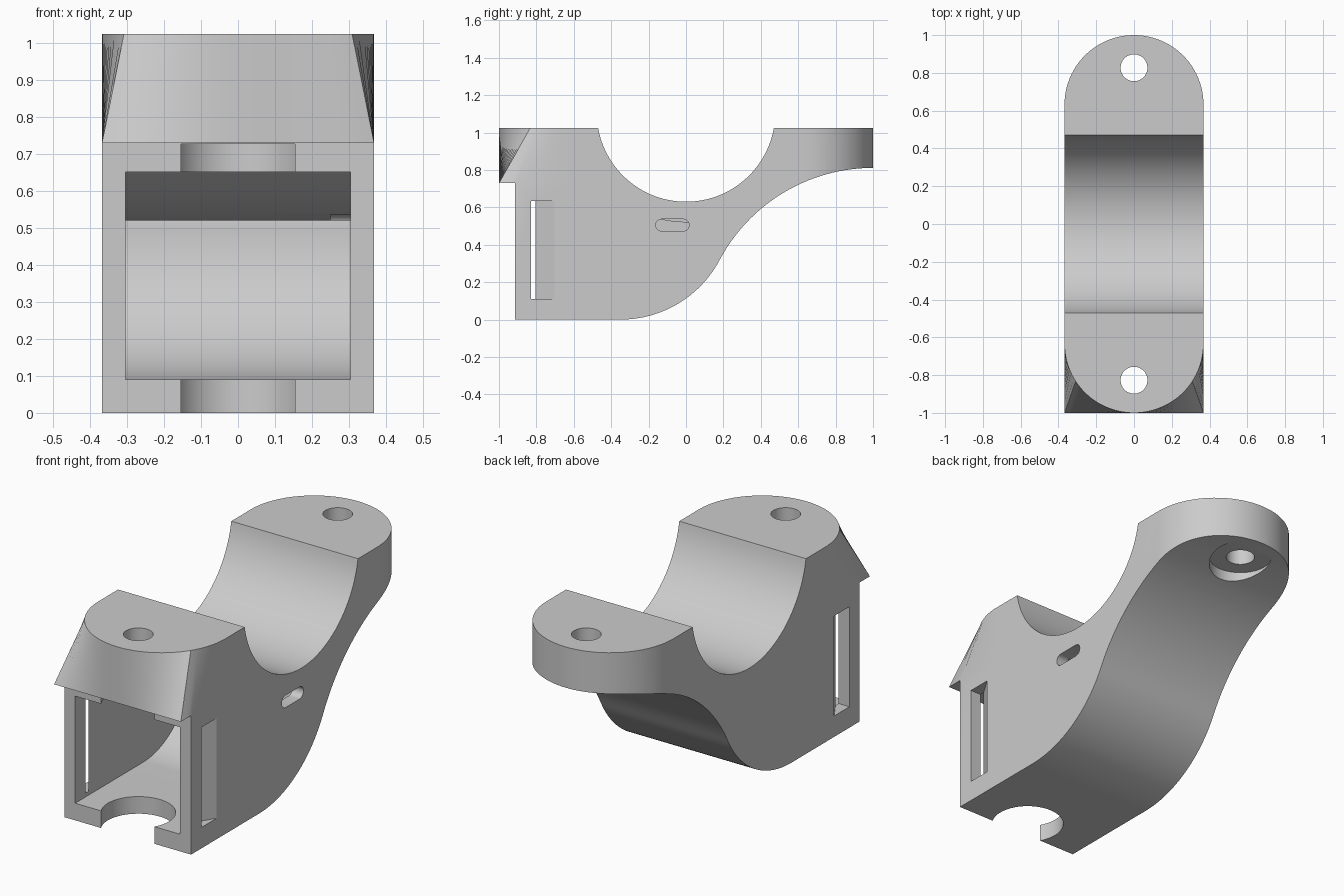
import bpy, bmesh
from math import sin, cos, radians
from mathutils import Vector

cube = bpy.data.objects.get("Cube")
if cube:
    bpy.data.objects.remove(cube, do_unlink=True)

W = 0.368       # half width, also the radius of the rounded ends
END = 1 - W     # centre of the rounded ends
TOP = 1.025
LIP = 0.73      # underside of the front lip
HOLE_Y = 0.827

grey = bpy.data.materials.new("plain grey")
grey.use_nodes = True
grey.diffuse_color = (0.6, 0.6, 0.6, 1)
grey.node_tree.nodes["Principled BSDF"].inputs["Base Color"].default_value = (0.6, 0.6, 0.6, 1)


def arc(cx, cy, r, start, end, n=32):
    """Points on an arc, with angles in degrees."""
    angles = [radians(start + (end - start) * i / n) for i in range(n + 1)]
    return [(cx + r * cos(a), cy + r * sin(a)) for a in angles]


def loft(name, low, high):
    """Solid between two matching closed loops."""
    bm = bmesh.new()
    a = [bm.verts.new(p) for p in low]
    b = [bm.verts.new(p) for p in high]
    bm.faces.new(a)
    bm.faces.new(b)
    for i in range(len(a)):
        j = (i + 1) % len(a)
        bm.faces.new((a[i], a[j], b[j], b[i]))
    bmesh.ops.recalc_face_normals(bm, faces=bm.faces)
    mesh = bpy.data.meshes.new(name)
    bm.to_mesh(mesh)
    bm.free()
    mesh.materials.append(grey)
    ob = bpy.data.objects.new(name, mesh)
    bpy.context.collection.objects.link(ob)
    return ob


def side_prism(name, points, x0, x1):
    return loft(name, [(x0, y, z) for y, z in points], [(x1, y, z) for y, z in points])


def plan_prism(name, points, z0, z1):
    return loft(name, [(x, y, z0) for x, y in points], [(x, y, z1) for x, y in points])


def combine(target, tool, operation):
    """Apply a boolean and drop the helper."""
    mod = target.modifiers.new(operation, 'BOOLEAN')
    mod.operation = operation
    mod.solver = 'EXACT'
    mod.object = tool
    bpy.ops.object.select_all(action='DESELECT')
    bpy.context.view_layer.objects.active = target
    target.select_set(True)
    bpy.ops.object.modifier_apply(modifier=mod.name)
    bpy.data.objects.remove(tool, do_unlink=True)


# Body: side profile with an S-curved underside and a round saddle
profile = [(-0.915, 0)]
profile += arc(-0.35, 0.6, 0.6, -90, -28)
profile += arc(1, -0.118, 0.929, 152, 90)[1:]
profile += [(1, TOP)]
profile += arc(0, 1.107, 0.477, -9.9, -170.1, 48)
profile += [(-END, TOP), (-END, LIP), (-0.915, LIP)]
body = side_prism("clamp_body", profile, -W, W)

# Rounded back end
plan = [(-W, -2), (W, -2)] + arc(0, END, W, 0, 180, 48)
combine(body, plan_prism("back_rounding", plan, -1, 2), 'INTERSECT')

# Front lip: square underside blending into a rounded top
corner = 57
segments = ((-90, -corner, 12), (-corner, corner, 36), (corner, 90, 12))
corners = [Vector(p) for p in ((-W, -END), (-W, -1), (W, -1), (W, -END))]
low, high = [], []
for k, (start, end, n) in enumerate(segments):
    for i in range(n + (k == 2)):
        t = i / n
        a = radians(start + (end - start) * t)
        p = corners[k].lerp(corners[k + 1], t)
        low.append((p.x, p.y, LIP))
        high.append((W * sin(a), -END - W * cos(a), TOP))
combine(body, loft("front_lip", low, high), 'UNION')

# Hollow chamber open to the front
chamber = [(-1.1, 0.09)]
chamber += arc(-0.35, 0.5, 0.41, -90, 2)
chamber += arc(0, 1.107, 0.587, -84, -129.2)
chamber += [(-1.1, 0.652)]
combine(body, side_prism("chamber", chamber, -0.305, 0.305), 'DIFFERENCE')

# Screw holes and their wider recesses
for name, y, r, z0, z1 in (
        ("front_recess", -HOLE_Y, 0.178, -0.2, LIP - 0.002),
        ("back_recess", HOLE_Y, 0.155, 0.5, 0.808),
        ("front_hole", -HOLE_Y, 0.071, 0.5, 1.3),
        ("back_hole", HOLE_Y, 0.071, 0.5, 1.3)):
    combine(body, plan_prism(name, arc(0, y, r, 0, 360, 48)[:-1], z0, z1), 'DIFFERENCE')

# Ramped latch slots in both side walls
for side in (-1, 1):
    wedge = [(side * x, y) for x, y in
             ((0.29, -0.83), (0.45, -0.83), (0.45, -0.57), (W, -0.703))]
    combine(body, plan_prism("latch_slot", wedge, 0.11, 0.635), 'DIFFERENCE')

# Small rounded cable slot in the left wall
slot = arc(-0.015, 0.505, 0.032, -90, 90, 12) + arc(-0.13, 0.505, 0.032, 90, 270, 12)
combine(body, side_prism("cable_slot", slot, 0.25, 0.5), 'DIFFERENCE')

# Smooth curves, sharp edges
bpy.ops.object.select_all(action='DESELECT')
body.select_set(True)
bpy.context.view_layer.objects.active = body
bpy.ops.object.shade_smooth_by_angle(angle=radians(25))
